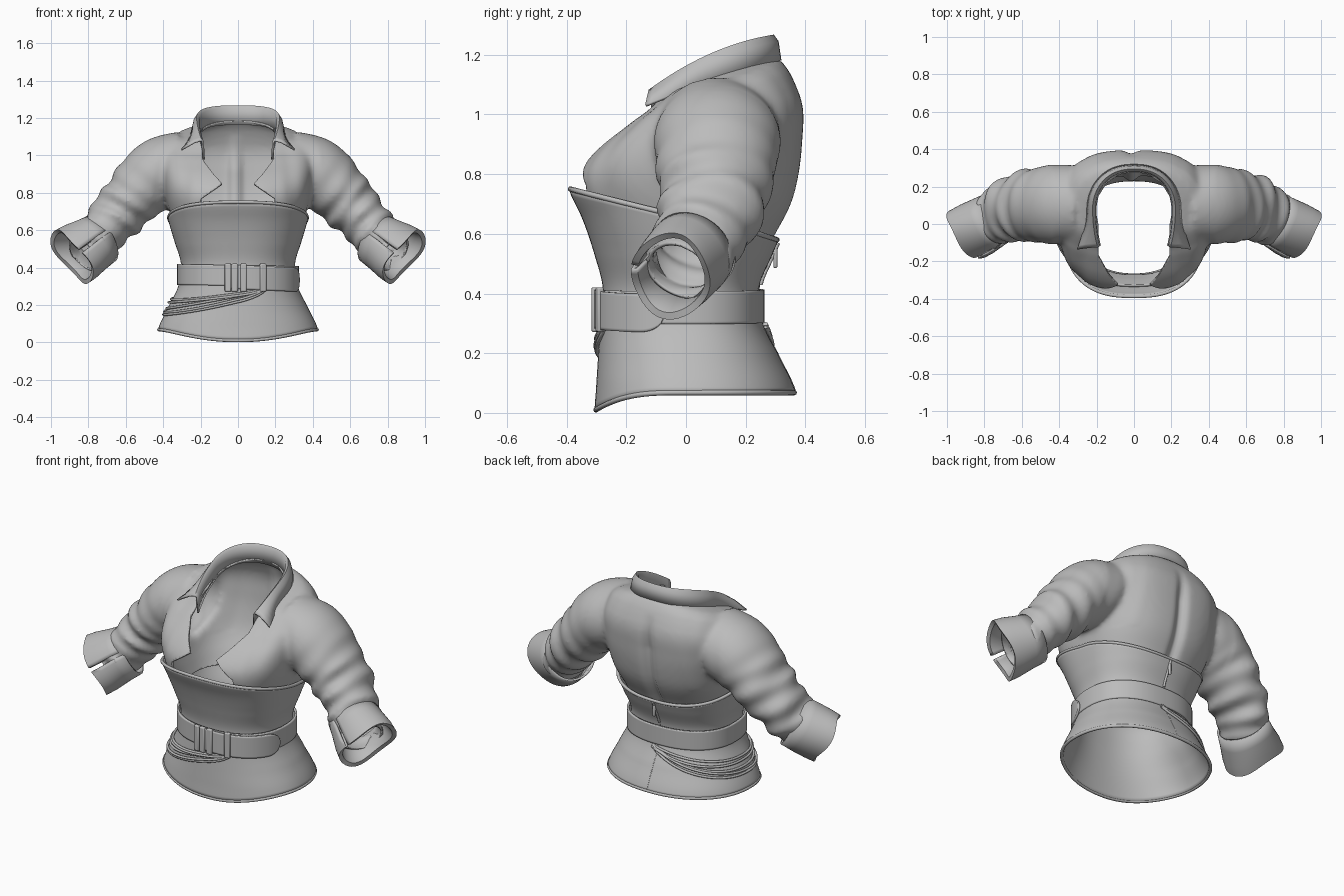
import bpy, bmesh
from math import sin, cos, pi, radians, exp, sqrt
from mathutils import Vector

if "Cube" in bpy.data.objects:
    bpy.data.objects.remove(bpy.data.objects["Cube"], do_unlink=True)

grey = bpy.data.materials.new("plain_grey")
grey.use_nodes = True
grey.diffuse_color = (0.5, 0.5, 0.5, 1)
grey.node_tree.nodes["Principled BSDF"].inputs["Base Color"].default_value = (0.5, 0.5, 0.5, 1)

# Body sections: height, half width, front depth, back depth, squareness, slope
CORSET = [(0.0, .43, .30, .37, 2.2, 0), (.07, .42, .295, .36, 2.2, 0), (.2, .36, .287, .30, 2.2, 0),
          (.3, .312, .28, .25, 2.3, 0), (.42, .298, .272, .238, 2.3, 0), (.55, .335, .305, .29, 2.4, 0),
          (.65, .365, .34, .33, 2.5, 0), (.76, .39, .388, .37, 2.6, 0)]
TORSO = [(.46, .28, .255, .235, 2.3, 0), (.6, .33, .305, .30, 2.4, 0), (.7, .365, .352, .352, 2.6, 0),
         (.8, .39, .358, .378, 2.7, 0), (.9, .40, .29, .39, 2.9, .03), (1.0, .40, .18, .39, 2.9, .1),
         (1.065, .37, .12, .335, 2.5, .3), (1.095, .27, .09, .295, 2.2, .33)]
# Sleeve stations: index, centre, radius across, radius front to back
SLEEVE = [(0, .28, .10, .945, .185, .20), (1, .41, .105, .91, .187, .215), (2, .51, .10, .83, .17, .20),
          (3, .595, .095, .74, .15, .185), (4, .68, .07, .645, .135, .165), (5, .745, .03, .56, .12, .15),
          (6, .80, -.01, .50, .11, .13), (7, .86, -.05, .44, .10, .11)]


def interp(table, k):
    """Smooth spline through the rows of a table."""
    i = 0
    while i < len(table) - 2 and table[i + 1][0] <= k:
        i += 1
    p = [table[min(max(j, 0), len(table) - 1)] for j in range(i - 1, i + 3)]
    t = (k - p[1][0]) / (p[2][0] - p[1][0])
    return [b + .5 * t * (c - a + t * (2 * a - 5 * b + 4 * c - d + t * (3 * (b - c) + d - a)))
            for a, b, c, d in list(zip(*p))[1:]]


def power(v, e):
    return abs(v) ** e * (1 if v >= 0 else -1)


def body(table, key, a, off=0.0):
    hw, front, back, n, slope = interp(table, key)
    depth = back if sin(a) > 0 else front
    y = (depth + off) * power(sin(a), 2 / n)
    return Vector(((hw + off) * power(cos(a), 2 / n), y, key + slope * y))


def loft(bm, rings, close=True, caps=False):
    rows = [[bm.verts.new(p) for p in r] for r in rings]
    n = len(rows[0])
    for r, q in zip(rows, rows[1:]):
        for i in range(n if close else n - 1):
            j = (i + 1) % n
            bm.faces.new((r[i], r[j], q[j], q[i]))
    if caps:
        bm.faces.new(rows[0])
        bm.faces.new(rows[-1])
    bmesh.ops.recalc_face_normals(bm, faces=bm.faces)


def to_object(name, bm, thick=0.0, offset=0.0, mirror=False):
    me = bpy.data.meshes.new(name)
    bm.to_mesh(me)
    bm.free()
    ob = bpy.data.objects.new(name, me)
    bpy.context.scene.collection.objects.link(ob)
    me.materials.append(grey)
    if mirror:
        ob.modifiers.new("mirror", 'MIRROR').use_mirror_merge = False
    if thick:
        m = ob.modifiers.new("thickness", 'SOLIDIFY')
        m.thickness, m.offset = thick, offset
    return ob


def shell(name, rings, close=True, thick=.012, mirror=False):
    bm = bmesh.new()
    loft(bm, rings, close)
    return to_object(name, bm, thick, 0, mirror)


def cord(name, pts, r, cyclic=False):
    cu = bpy.data.curves.new(name, 'CURVE')
    cu.dimensions, cu.bevel_depth, cu.bevel_resolution = '3D', r, 2
    cu.use_fill_caps = True
    sp = cu.splines.new('POLY')
    sp.points.add(len(pts) - 1)
    for q, p in zip(sp.points, pts):
        q.co = (*p, 1)
    sp.use_cyclic_u = cyclic
    ob = bpy.data.objects.new(name, cu)
    bpy.context.scene.collection.objects.link(ob)
    cu.materials.append(grey)


def frame(t):
    t = t.normalized()
    s = (Vector((0, 1, 0)) - t * t.y).normalized()
    return t.cross(s), s


def span(a, b, n):
    return [a + (b - a) * i / (n - 1) for i in range(n)]


FULL = [2 * pi * i / 96 for i in range(96)]

# Shirt: torso and sleeves fused into one cloth surface
bm = bmesh.new()
loft(bm, [[body(TORSO, z, a) for a in FULL] for z in span(.46, 1.095, 30)], caps=True)
for side in (1, -1):
    rings = []
    for k in span(0, 7, 90):
        x, y, z, rn, rs = interp(SLEEVE, k)
        ahead, behind = interp(SLEEVE, min(k + .3, 7)), interp(SLEEVE, max(k - .3, 0))
        n, s = frame(Vector(ahead[:3]) - Vector(behind[:3]))
        amp = .009 * min(1, max(0, k - 1.2) / 2)
        ring = []
        for a in FULL[::2]:
            w = amp * (sin(7 * k + 2.2 * sin(a + side)) + .7 * sin(4.3 * k - 2 * a + side))
            p = Vector((x, y, z)) + n * (rn + w) * cos(a) + s * (rs + w) * sin(a)
            ring.append((p.x * side, p.y, p.z))
        rings.append(ring)
    loft(bm, rings, caps=True)
shirt = to_object("shirt", bm)
m = shirt.modifiers.new("fuse", 'REMESH')
m.mode, m.voxel_size = 'VOXEL', .014
m = shirt.modifiers.new("relax", 'SMOOTH')
m.factor, m.iterations = .5, 6
fused = bpy.data.meshes.new_from_object(shirt.evaluated_get(bpy.context.evaluated_depsgraph_get()))
shirt.modifiers.clear()
bm = bmesh.new()
bm.from_mesh(fused)


def cut(bm, co, no, region, trim=False):
    fs = [f for f in bm.faces if region(f.calc_center_median())]
    geom = list({v for f in fs for v in f.verts}) + list({e for f in fs for e in f.edges}) + fs
    bmesh.ops.bisect_plane(bm, geom=geom, dist=1e-5, plane_co=co, plane_no=no, clear_outer=trim)


def cut_window(bm, pts, axis, region):
    """Remove a convex counter-clockwise window drawn in the x/axis plane."""
    planes = []
    for p, q in zip(pts, pts[1:] + pts[:1]):
        co, no = Vector((p[0], 0, 0)), Vector((q[1] - p[1], 0, 0))
        co[axis], no[axis] = p[1], p[0] - q[0]
        planes.append((co, no))
        cut(bm, co, no, region)
    gone = []
    for f in bm.faces:
        c = f.calc_center_median()
        if region(c) and all((c - co).dot(no) < 0 for co, no in planes):
            gone.append(f)
    bmesh.ops.delete(bm, geom=gone, context='FACES')


# Spine crease and soft folds in the cloth
for v in bm.verts:
    x, y, z = v.co
    if y > .15 and abs(x) < .3:
        v.co.y -= .03 * exp(-((x + .015) / .03) ** 2) * min(1, max(0, (1.12 - z) * 5))
    if .2 < abs(x) < .45 and z > .7:
        v.co.y += .004 * sin(45 * abs(x) + 9 * z) * max(-.5, min(1, -8 * y)) * min(1, 15 * (abs(x) - .2))

# Openings: hem, sleeve ends, neck, lapel front
cut(bm, (0, 0, .54), (0, 0, -1), lambda c: abs(c.x) < .42 and c.z < .62, True)
for side in (1, -1):
    cut(bm, (.83 * side, -.03, .475), (.72 * side, -.46, -.515), lambda c: c.x * side > .65, True)
neck = [(.205 * cos(a), .07 + .21 * sin(a)) for a in FULL[::6]]
cut_window(bm, neck, 1, lambda c: abs(c.x) < .3 and c.z > .95)
front = lambda c: abs(c.x) < .32 and c.y < .02 and c.z > .6
cut_window(bm, [(-.085, .85), (.085, .85), (.135, .905), (.19, .98), (.19, 1.3), (-.19, 1.3), (-.19, .98),
                (-.135, .905)], 2, front)
cut_window(bm, [(-.2, .66), (.2, .66), (.2, .765), (.085, .85), (-.085, .85), (-.2, .765)], 2, front)
bm.to_mesh(shirt.data)
bm.free()
m = shirt.modifiers.new("thickness", 'SOLIDIFY')
m.thickness, m.offset = .012, -1

# Collar: inner stand folded over into a pointed fall
rings = [[], [], [], [], []]
for a in span(radians(-35), radians(215), 61):
    s = sin(a)
    c = power(cos(a), .85 if s > 0 else .6)
    tip = max(0, -s) / .57
    y = .08 + s * (.21 if s > 0 else .35)
    top = Vector((.215 * c, y, 1.135 + .44 * y + .028 * (1 - ((y - .09) / .2) ** 2)))
    low = Vector(((.25 + .09 * tip ** 2) * c, y + .025 * s, 1.085 + .33 * y - .015 * tip))
    rings[0].append(top + Vector((-.01 * c, -.01 * s, -.10)))
    rings[1].append(top + Vector((-.004 * c, -.004 * s, -.01)))
    rings[2].append(top + Vector((.006 * c, .004 * s, 0)))
    rings[3].append(top.lerp(low, .3) + Vector((.008 * c, .008 * max(s, 0), .006)))
    rings[4].append(low)
shell("collar", rings, close=False, thick=.01)

# Turned back cuffs with a narrow slit, their long axis leaning back at the top
start, end = Vector((.73, .035, .555)), Vector((.885, -.05, .46))
n, s = frame(end - start)
turn = radians(28)
n, s = n * cos(turn) + s * sin(turn), s * cos(turn) - n * sin(turn)
rings = []
for u, rn, rs in ((0, .135, .14), (.35, .145, .142), (.75, .163, .138), (1, .17, .135), (.97, .155, .12),
                  (.4, .125, .11)):
    rings.append([start.lerp(end, u + .06 * u * sin(3 * a)) + n * rn * cos(a) + s * rs * sin(a)
                  for a in span(radians(-108), radians(244), 49)])
shell("cuffs", rings, close=False, mirror=True)


# Corset with curved hem and top edge
def top_z(a):
    s = sin(a)
    return .655 - .075 * s if s > 0 else .655 + .095 * (-s) ** .9


def hem_z(a):
    return .068 - .058 * max(0, -sin(a)) ** 3


def corset_z(a, t):
    return hem_z(a) + (top_z(a) - hem_z(a)) * t


shell("corset", [[body(CORSET, corset_z(a, t), a) for a in FULL] for t in span(0, 1, 36)], thick=.014)
cord("corset_top_piping", [body(CORSET, top_z(a), a, .002) for a in FULL], .009, True)
cord("corset_hem_piping", [body(CORSET, hem_z(a), a, .002) for a in FULL], .009, True)
cord("corset_back_seam", [body(CORSET, corset_z(pi / 2, t), pi / 2, .006) for t in span(0, 1, 24)], .003)


# Belt, overlapping strap and buckle bars
def ribbon(name, angles, mid, half, off, close):
    rows = [[], [], [], []]
    for i, a in enumerate(angles):
        p = body(CORSET, .34, a, off)
        u = 0 if close else max(0, (i / (len(angles) - 1) - .8) / .2)
        h = half * sqrt(max(.02, 1 - u ** 2.5))
        for row, f in zip(rows, (-1, -.85, .85, 1)):
            row.append((p.x, p.y, mid(p.x) + f * h))
    shell(name, rows, close, .012)


ribbon("belt", FULL, lambda x: .358 - .016 * x, .055, .016, True)
ribbon("belt_strap", span(radians(-100), radians(-11), 48), lambda x: .35 - .05 * x, .064, .027, False)


def block(name, a, z, off, size):
    bm = bmesh.new()
    bmesh.ops.create_cube(bm, size=1)
    bmesh.ops.scale(bm, vec=size, verts=bm.verts)
    ob = to_object(name, bm)
    p, d = body(CORSET, z, a, off), body(CORSET, z, a + .05) - body(CORSET, z, a - .05)
    ob.location = p
    ob.rotation_euler.z = Vector((1, 0)).angle_signed(d.xy) * -1
    b = ob.modifiers.new("soft_edges", 'BEVEL')
    b.width, b.segments = .006, 2


for deg in (-97, -92, -86.5, -69.5):
    block("buckle_bar", radians(deg), .346, .031, (.034, .022, .15))

# Back zip and its pull
cord("back_zip", [body(CORSET, z, pi / 2, .01) for z in span(.43, .57, 8)], .007)
block("zip_pull", pi / 2, .52, .022, (.016, .014, .07))

# Cords draped around the right hip
for i in range(5):
    pts = []
    for u in span(0, 1, 50):
        a = radians(-66 - 208 * u)
        z = .295 - (.065 + .022 * i) * sin(pi * u) ** .7 - .006 * sin(6 * u + 2 * i)
        pts.append(body(CORSET, z, a, .014 + .004 * (i % 2)))
    cord("hip_cord", pts, .007)

# Smooth shading with crisp edges
bpy.ops.object.select_all(action='DESELECT')
for ob in bpy.context.scene.objects:
    if ob.type == 'MESH' and ob.data.materials and ob.data.materials[0] == grey:
        ob.select_set(True)
        bpy.context.view_layer.objects.active = ob
bpy.ops.object.shade_smooth_by_angle(angle=radians(45))
